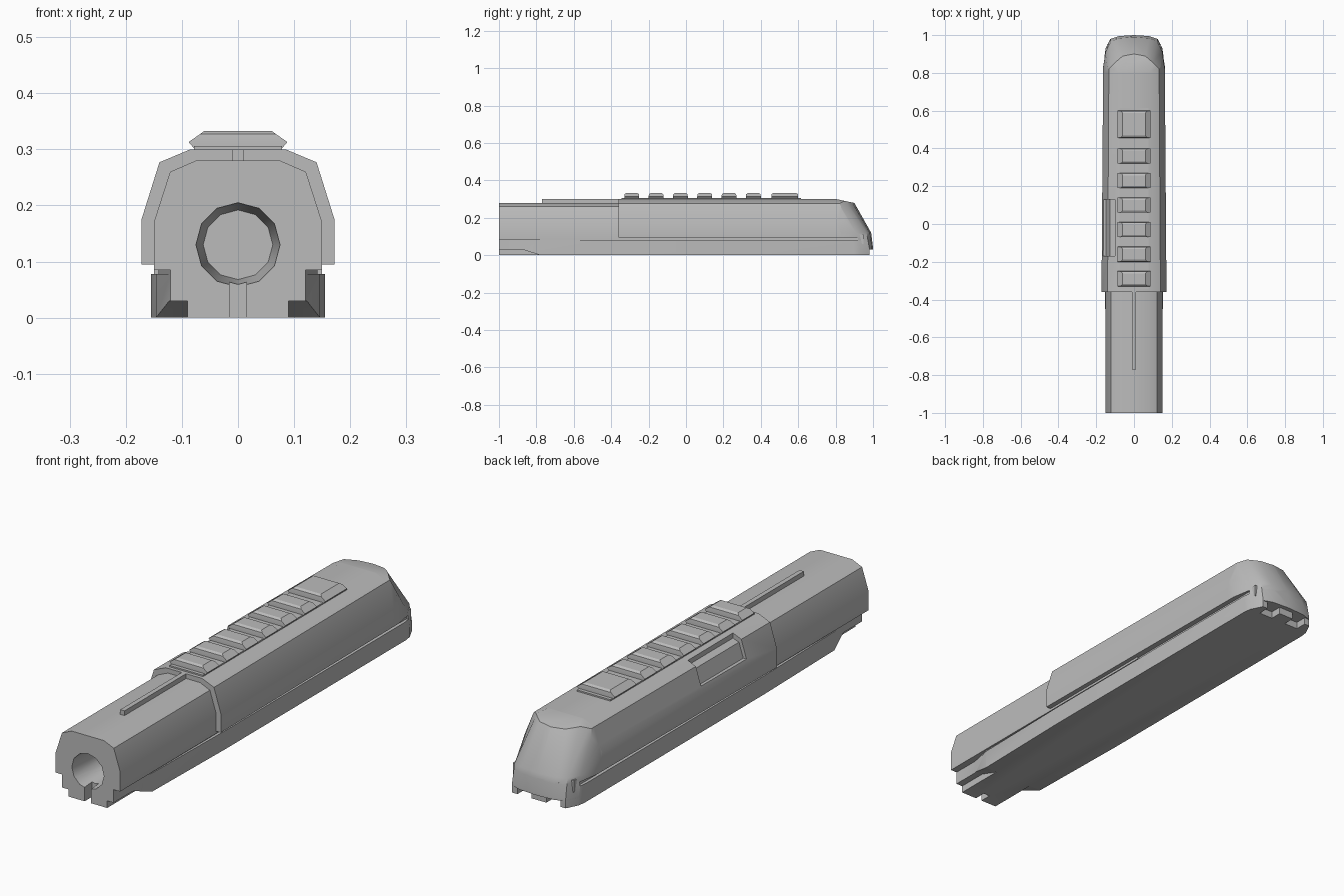
import bpy, bmesh, math
from mathutils import Vector

if "Cube" in bpy.data.objects:
    bpy.data.objects.remove(bpy.data.objects["Cube"], do_unlink=True)

grey = bpy.data.materials.new("plain_grey")
grey.use_nodes = True
grey.diffuse_color = (0.5, 0.5, 0.5, 1)
grey.node_tree.nodes["Principled BSDF"].inputs["Base Color"].default_value = (0.5, 0.5, 0.5, 1)


def loft(name, rings):
    """Solid skinned through rings of matching points, capped at both ends."""
    bm = bmesh.new()
    loops = [[bm.verts.new(p) for p in ring] for ring in rings]
    for a, b in zip(loops, loops[1:]):
        for i in range(len(a)):
            j = (i + 1) % len(a)
            bm.faces.new((a[i], a[j], b[j], b[i]))
    bm.faces.new(loops[0])
    bm.faces.new(loops[-1])
    bmesh.ops.recalc_face_normals(bm, faces=bm.faces)
    mesh = bpy.data.meshes.new(name)
    bm.to_mesh(mesh)
    bm.free()
    mesh.materials.append(grey)
    obj = bpy.data.objects.new(name, mesh)
    bpy.context.collection.objects.link(obj)
    return obj


def mirrored(half):
    return half + [(-x, v) for x, v in reversed(half) if x > 0]


def along_y(name, section, y0, y1):
    return loft(name, [[(x, y, z) for x, z in section] for y in (y0, y1)])


def along_x(name, section, x0, x1):
    return loft(name, [[(x, y, z) for y, z in section] for x in (x0, x1)])


def box(name, x0, x1, y0, y1, z0, z1):
    return along_y(name, [(x0, z0), (x1, z0), (x1, z1), (x0, z1)], y0, y1)


def apply_modifiers(obj):
    graph = bpy.context.evaluated_depsgraph_get()
    obj.data = bpy.data.meshes.new_from_object(obj.evaluated_get(graph))
    obj.modifiers.clear()


def carve(obj, cutter, operation="DIFFERENCE", keep=False):
    cutter.hide_render = True
    mod = obj.modifiers.new("carve", "BOOLEAN")
    mod.object, mod.operation, mod.solver = cutter, operation, "EXACT"
    apply_modifiers(obj)
    if not keep:
        bpy.data.objects.remove(cutter, do_unlink=True)


# Rounded, leaning tail envelope shared by the slide and the frame
tail_levels = [
    (-0.1, [(0, 1.0), (0.08, 0.995), (0.125, 0.98), (0.15, 0.93), (0.17, 0.8)]),
    (0.04, [(0, 1.0), (0.08, 0.995), (0.125, 0.98), (0.15, 0.93), (0.17, 0.8)]),
    (0.12, [(0, 0.99), (0.08, 0.983), (0.123, 0.965), (0.15, 0.91), (0.17, 0.79)]),
    (0.28, [(0, 0.9), (0.06, 0.89), (0.1, 0.86), (0.14, 0.81), (0.17, 0.76)]),
    (0.4, [(0, 0.83), (0.06, 0.82), (0.1, 0.79), (0.14, 0.74), (0.17, 0.69)]),
]
tail_envelope = loft("tail_envelope", [
    [(x, y, z) for x, y in mirrored(points + [(0.2, 0.5), (0.2, -1.2)])]
    for z, points in tail_levels])

# Slide: faceted shell, slightly narrower to the rear
slide_half = [(0.172, 0.095), (0.172, 0.175), (0.14, 0.277), (0.085, 0.3)]
slide = loft("slide", [
    [(x * s, y, z) for x, z in mirrored(slide_half)]
    for y, s in ((-0.36, 1), (0.8, 0.95), (1.1, 0.95))])
carve(slide, along_x("top_slope", [(0.8, 0.301), (1.2, 0.215), (1.2, 0.5), (0.8, 0.5)], -0.3, 0.3))
carve(slide, tail_envelope, "INTERSECT", keep=True)

# Side opening in the slide
opening = [(-0.1, 0.35), (-0.1, 0.272), (-0.128, 0.262), (-0.148, 0.2), (-0.2, 0.2), (-0.2, 0.35)]
carve(slide, along_y("opening", opening, -0.17, 0.13))

# Tail skirt dropping over the rear of the frame
skirt = box("tail_skirt", -0.163, 0.163, 0.92, 1.1, 0.03, 0.1)
carve(skirt, tail_envelope, "INTERSECT", keep=True)

# Barrel housing with faceted bore and a short slot below it
barrel_half = [(0.15, 0.085), (0.15, 0.17), (0.121, 0.26), (0.075, 0.28)]
barrel = along_y("barrel_housing", mirrored(barrel_half), -1.0, 0.2)

# Frame: narrow nose flaring to full width
frame_half = [(0.12, -1.0), (0.12, -0.88), (0.146, -0.78), (0.155, -0.3), (0.155, 0.98)]
frame = loft("frame", [[(x, y, z) for x, y in mirrored(frame_half)] for z in (0, 0.078)])
core_half = [(0.12, -1.0), (0.12, -0.88), (0.142, -0.78), (0.142, 0.95)]
core = loft("frame_core", [[(x, y, z) for x, y in mirrored(core_half)] for z in (0.06, 0.11)])
carve(frame, tail_envelope, "INTERSECT")
for side in (-1, 1):
    nose = [(-1.1, 0.03), (-0.87, 0.03), (-0.77, -0.003), (-1.1, -0.003)]
    carve(frame, along_x("nose_relief", nose, side * 0.09, side * 0.2))
    carve(frame, box("tail_notch", *sorted((side * 0.035, side * 0.1)), 0.93, 1.1, -0.1, 0.03))

bore_rings = []
for y, r in ((-1.05, 0.078), (-1.0, 0.075), (-0.85, 0.062)):
    ring = [i * math.tau / 12 for i in range(12)]
    bore_rings.append([(r * math.cos(a), y, 0.13 + r * math.sin(a)) for a in ring])
for part in (barrel, frame, core):
    carve(part, loft("bore", bore_rings))
    carve(part, box("nose_slot", -0.015, 0.015, -1.1, -0.95, -0.1, 0.09))

# Thin rib on top of the barrel
box("top_rib", -0.01, 0.01, -0.77, -0.3, 0.27, 0.3)

# Row of raised pads along the top, the last one longer
box("pad_base", -0.078, 0.078, -0.345, 0.615, 0.295, 0.306)
pads = [(-0.29 + 0.13 * i, 0.04) for i in range(6)] + [(0.528, 0.072)]
pad_levels = [(0.298, 0.075, 0), (0.313, 0.088, 0), (0.327, 0.068, 0.002), (0.333, 0.06, 0.012)]
for i, (y, half) in enumerate(pads):
    loft(f"grip_pad_{i + 1}", [
        [(-w, y - half + d, z), (w, y - half + d, z), (w, y + half - d, z), (-w, y + half - d, z)]
        for z, w, d in pad_levels])

# Smooth shading with sharp edges kept
bpy.ops.object.select_all(action="DESELECT")
for obj in bpy.context.collection.objects:
    if obj.type == "MESH" and obj.data.materials and obj.data.materials[0] == grey:
        obj.select_set(True)
        bpy.context.view_layer.objects.active = obj
bpy.ops.object.shade_smooth_by_angle(angle=math.radians(30))
